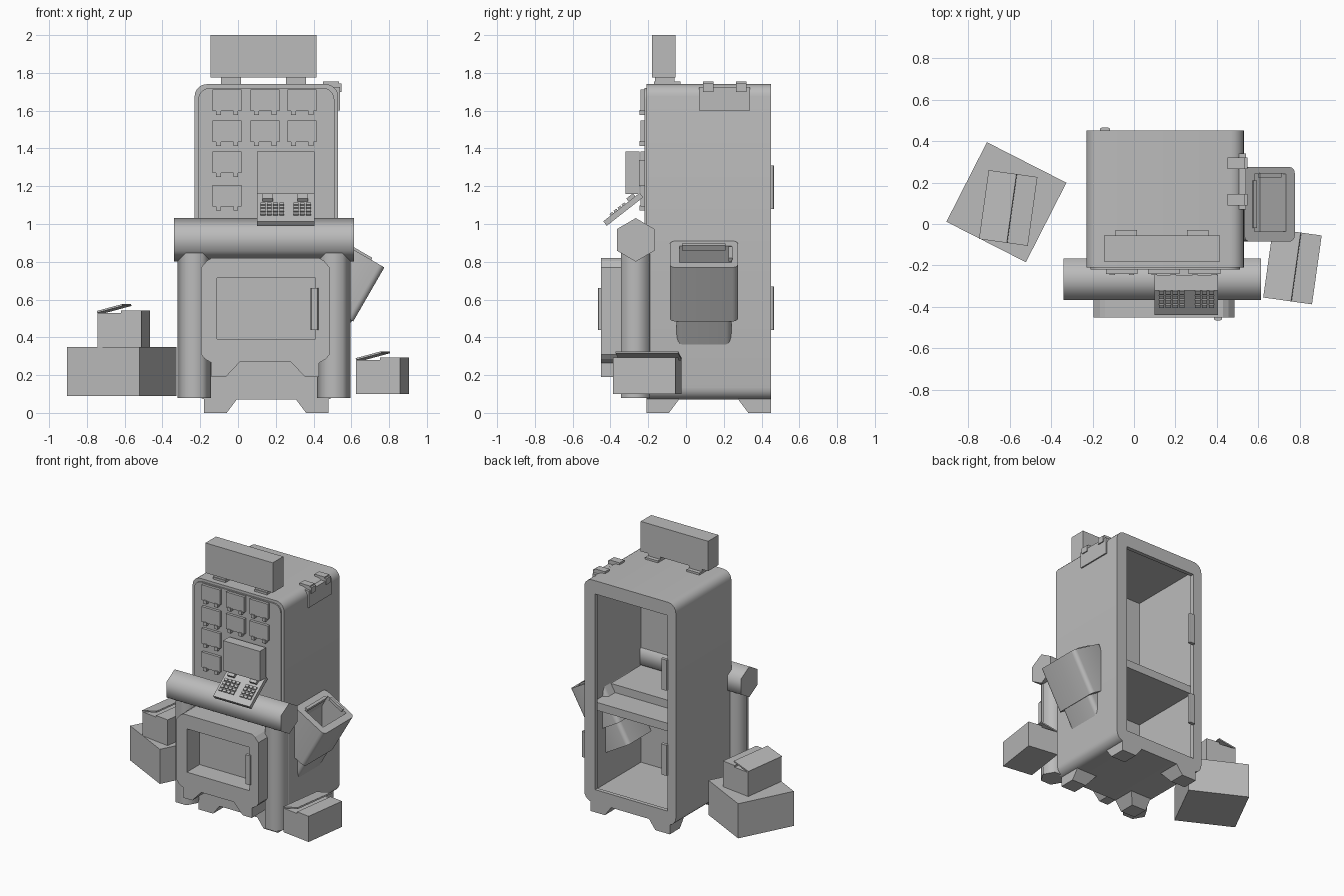
import bpy, bmesh
from math import radians, sin, cos, pi
from mathutils import Matrix

old = bpy.data.objects.get("Cube")
if old:
    bpy.data.objects.remove(old, do_unlink=True)

grey = bpy.data.materials.new("mid_grey")
grey.use_nodes = True
tone = (0.5, 0.5, 0.5, 1)
grey.diffuse_color = tone
grey.node_tree.nodes["Principled BSDF"].inputs["Base Color"].default_value = tone


def finish(name, bm, place=None, smooth=0):
    bmesh.ops.recalc_face_normals(bm, faces=bm.faces)
    if place:
        bm.transform(place)
    mesh = bpy.data.meshes.new(name)
    bm.to_mesh(mesh)
    bm.free()
    mesh.materials.append(grey)
    if smooth:
        mesh.shade_smooth()
        mesh.set_sharp_from_angle(angle=radians(smooth))
    obj = bpy.data.objects.new(name, mesh)
    bpy.context.collection.objects.link(obj)
    return obj


def prism(name, points, lo, hi, axis="y", place=None, smooth=0):
    """Extrude a flat outline along one axis."""
    lift = {"x": lambda a, b, t: (t, a, b),
            "y": lambda a, b, t: (a, t, b),
            "z": lambda a, b, t: (a, b, t)}[axis]
    bm = bmesh.new()
    ends = [[bm.verts.new(lift(a, b, t)) for a, b in points] for t in (lo, hi)]
    for ring in ends:
        bm.faces.new(ring)
    n = len(points)
    for i in range(n):
        j = (i + 1) % n
        bm.faces.new((ends[0][i], ends[0][j], ends[1][j], ends[1][i]))
    return finish(name, bm, place, smooth)


def box(name, x, y, z, place=None):
    outline = [(x[0], z[0]), (x[1], z[0]), (x[1], z[1]), (x[0], z[1])]
    return prism(name, outline, y[0], y[1], "y", place)


def rounded(x, y, r, steps=5):
    """Rounded rectangle outline."""
    corners = [(x[1] - r, y[1] - r), (x[0] + r, y[1] - r),
               (x[0] + r, y[0] + r), (x[1] - r, y[0] + r)]
    return [(cx + r * cos(a), cy + r * sin(a))
            for k, (cx, cy) in enumerate(corners)
            for a in [(k + s / steps) * pi / 2 for s in range(steps + 1)]]


def hexagon(cx, cy, r, turn=0):
    return [(cx + r * cos(turn + i * pi / 3), cy + r * sin(turn + i * pi / 3))
            for i in range(6)]


def cut(obj, cutters, smooth=0):
    for c in cutters:
        mod = obj.modifiers.new("cut", "BOOLEAN")
        mod.operation, mod.solver, mod.object = "DIFFERENCE", "EXACT", c
        c.hide_render = True
    graph = bpy.context.evaluated_depsgraph_get()
    mesh = bpy.data.meshes.new_from_object(obj.evaluated_get(graph))
    obj.modifiers.clear()
    obj.data = mesh
    if smooth:
        mesh.shade_smooth()
        mesh.set_sharp_from_angle(angle=radians(smooth))
    for c in cutters:
        bpy.data.objects.remove(c, do_unlink=True)


# Hollow cabinet, open at the back
cabinet = prism("cabinet", rounded((-.23, .53), (.07, 1.74), .065), -.21, .45)
cut(cabinet, [box("cavity", (-.2, .5), (-.18, .42), (.12, 1.7)),
              box("back_opening", (-.16, .44), (.3, .6), (.17, 1.64))], 30)
prism("front_panel", rounded((-.21, .51), (.75, 1.72), .06), -.22, -.2, smooth=30)
box("shelf", (-.2, .5), (-.18, .38), (.73, .79))
box("shelf_step", (-.2, .5), (-.18, .18), (.79, .85))
for z in (.44, 1.08):
    prism("back_hinge", rounded((-.165, -.115), (.44, .465), .01, 2), z, z + .23, "z")

# Corner feet, sloped on their inner sides
for px, sx in ((-.18, 1), (.48, -1)):
    for py, sy in ((-.21, 1), (.45, -1)):
        bm = bmesh.new()
        bmesh.ops.create_cube(bm, size=1)
        for v in bm.verts:
            size = .18 if v.co.z > 0 else .12
            v.co = (px + sx * size * (v.co.x > 0), py + sy * size * (v.co.y > 0),
                    .08 * (v.co.z > 0))
        finish("foot", bm)

# Lower hatch with a recessed window and notched skirt
half = [(.285, .82), (.31, .805), (.34, .77), (.34, .31), (.32, .285), (.285, .265),
        (.285, .19), (.21, .19), (.135, .27)]
mid = .145
outline = [(mid + a, b) for a, b in half] + [(mid - a, b) for a, b in reversed(half)]
hatch = prism("lower_hatch", outline, -.45, -.2)
cut(hatch, [box("window_recess", (-.11, .41), (-.6, -.3), (.39, .715))])
prism("hatch_handle", rounded((.385, .425), (-.465, -.44), .01, 2), .44, .66, "z")

# Hexagonal side columns and cross bar
for x in (-.232, .508):
    prism("side_column", hexagon(x, -.268, .0885), .08, .855, "z", smooth=65)
prism("cross_bar", hexagon(-.266, .916, .115, pi / 2), -.34, .613, "x", smooth=65)

# Top sign on two mounts
box("top_sign", (-.145, .415), (-.18, -.055), (1.775, 2))
for x in (-.09, .255):
    box("sign_mount", (x, x + .105), (-.17, -.03), (1.73, 1.755))
    box("sign_post", (x, x + .105), (-.165, -.06), (1.75, 1.78))

# Small display tiles with pegs
for row, z in enumerate((1.597, 1.433, 1.27, 1.092)):
    for x in (-.135, .067, .263)[:3 if row < 2 else 1]:
        box("tile", (x, x + .153), (-.24, -.21), (z, z + .115))
        for dx in (.018, .11):
            box("tile_peg", (x + dx, x + dx + .026), (-.247, -.21), (z - .02, z + .006))

# Screen and sloping keyboard
box("screen", (.1, .405), (-.32, -.245), (1.16, 1.385))
box("screen_bracket", (.2, .3), (-.25, -.21), (1.2, 1.34))
tilt = Matrix.Translation((.1, -.245, 1.165)) @ Matrix.Rotation(radians(38), 4, "X")
box("keyboard", (0, .305), (-.245, 0), (-.03, 0), tilt)
for x in (.03, .215):
    box("keyboard_hinge", (x, x + .055), (-.075, -.03), (0, .02), tilt)
for first, count in ((.02, 4), (.195, 3)):
    for c in range(count):
        for r in range(4):
            x, y = first + c * .033, -.195 + r * .027
            box("key", (x, x + .025), (y, y + .019), (0, .01), tilt)

# Flap over the top edge
box("side_flap", (.5, .54), (.07, .34), (1.6, 1.725))
for y in (.09, .265):
    box("flap_clip", (.45, .535), (y, y + .055), (1.725, 1.755))
    box("flap_clip_side", (.53, .548), (y, y + .055), (1.7, 1.745))

# Tilted side chute
lean = Matrix.Translation((.775, 0, .77)) @ Matrix.Rotation(radians(30), 4, "Y")
chute = prism("chute", rounded((-.28, 0), (-.085, .275), .03, 4), -.33, 0, "z", lean)
cut(chute, [box("chute_hole", (-.225, -.05), (-.035, .24), (-.25, .1), lean)], 35)
prism("chute_spout", rounded((-.25, -.008), (-.05, .24), .03, 4), -.5, -.32, "z",
      lean, smooth=35)
box("chute_hinge", (-.2, -.08), (.225, .245), (-.01, .012), lean)
box("chute_lip", (-.235, -.215), (-.02, .21), (-.02, .01), lean)


# Cartons with loose lids
def carton(name, x, y, z, turn, w, d, h):
    place = Matrix.Translation((x, y, z)) @ Matrix.Rotation(radians(turn), 4, "Z")
    box(name, (-w / 2, w / 2), (-d / 2, d / 2), (0, h), place)
    return place


carton("large_carton", -.615, .105, .09, -27, .43, .43, .26)
for x, y, z in ((-.605, .077, .35), (.765, -.205, .1)):
    place = carton("small_carton", x, y, z, -8, .235, .335, .18)
    box("flat_flap", (.01, .1175), (-.1675, .1675), (.18, .193), place)
    hinge = place @ Matrix.Translation((-.1175, 0, .18))
    hinge = hinge @ Matrix.Rotation(radians(-15), 4, "Y")
    box("raised_flap", (0, .14), (-.1675, .1675), (0, .01), hinge)
